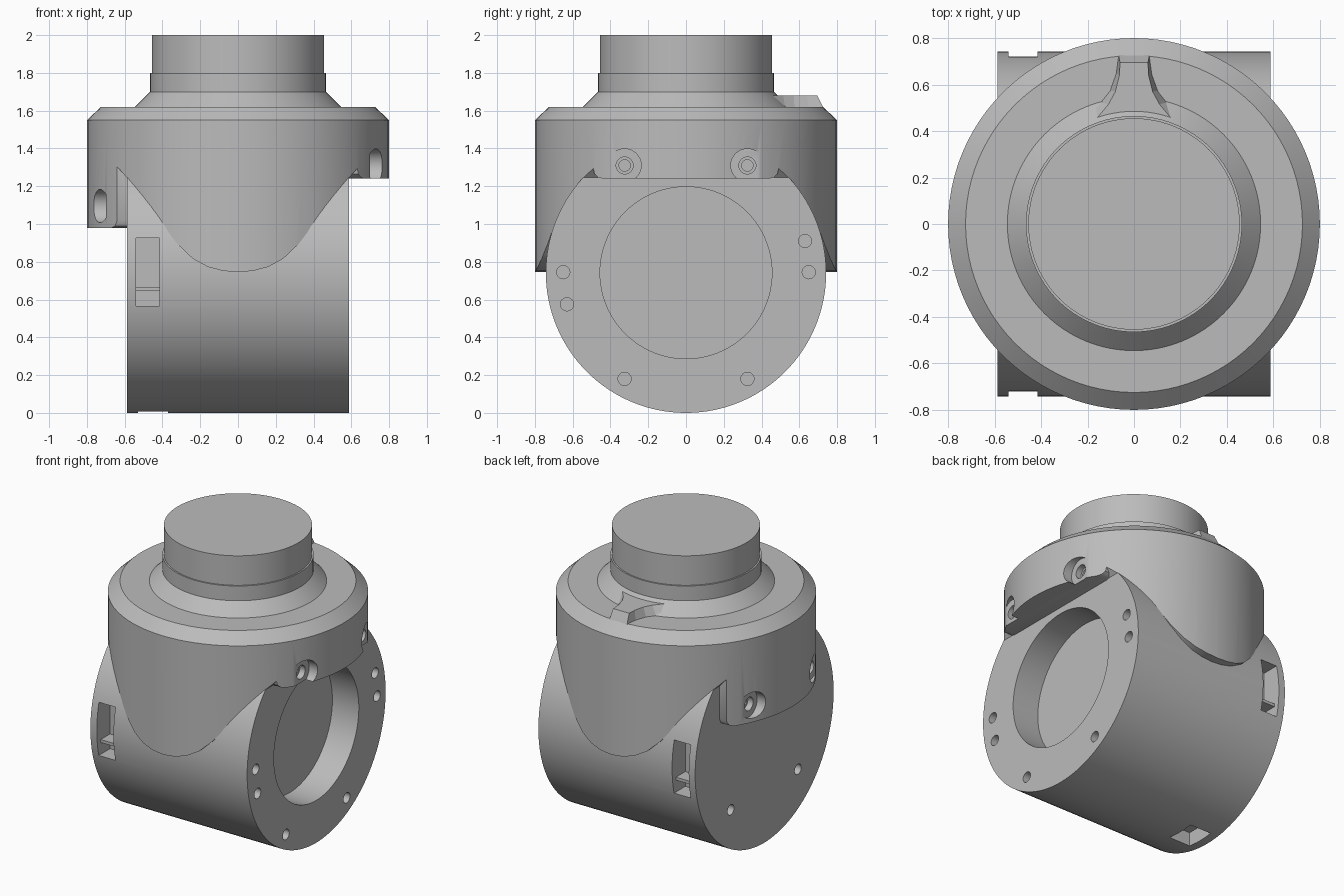
import bpy, bmesh
from math import pi, sin, cos
from mathutils import Vector

cube = bpy.data.objects.get("Cube")
if cube:
    bpy.data.objects.remove(cube, do_unlink=True)

GREY = (0.5, 0.5, 0.5, 1)
mat = bpy.data.materials.new("plain grey")
mat.use_nodes = True
mat.diffuse_color = GREY
mat.node_tree.nodes["Principled BSDF"].inputs["Base Color"].default_value = GREY

R = 0.742      # barrel radius and centre height
CAP_R = 0.80
END = 0.588    # barrel half length


def make(name, bm):
    bmesh.ops.recalc_face_normals(bm, faces=bm.faces)
    me = bpy.data.meshes.new(name)
    bm.to_mesh(me)
    bm.free()
    ob = bpy.data.objects.new(name, me)
    bpy.context.collection.objects.link(ob)
    me.materials.append(mat)
    return ob


def loft(name, lower, upper):
    """Closed solid between two matching outlines."""
    bm = bmesh.new()
    a = [bm.verts.new(p) for p in lower]
    b = [bm.verts.new(p) for p in upper]
    bm.faces.new(a)
    bm.faces.new(b)
    n = len(a)
    for i in range(n):
        j = (i + 1) % n
        bm.faces.new((a[i], a[j], b[j], b[i]))
    return make(name, bm)


def prism(name, outline, axis, lo, hi):
    """Extrude a 2D outline along an axis."""
    def place(u, v, t):
        return {"x": (t, u, v), "y": (u, t, v), "z": (u, v, t)}[axis]
    return loft(name, [place(u, v, lo) for u, v in outline],
                [place(u, v, hi) for u, v in outline])


def rod(name, axis, centre, radius, lo, hi, sides=32):
    u, v = centre
    ring = [(u + radius * cos(2 * pi * i / sides), v + radius * sin(2 * pi * i / sides))
            for i in range(sides)]
    return prism(name, ring, axis, lo, hi)


def box(name, x, y, z):
    return prism(name, [(x[0], z[0]), (x[1], z[0]), (x[1], z[1]), (x[0], z[1])], "y", *y)


def cut(target, *cutters):
    for c in cutters:
        m = target.modifiers.new("cut", "BOOLEAN")
        m.operation, m.solver, m.object = "DIFFERENCE", "EXACT", c
        bpy.context.view_layer.objects.active = target
        bpy.ops.object.modifier_apply(modifier=m.name)
        bpy.data.objects.remove(c, do_unlink=True)


def lathe(name, profile, sides=96):
    bm = bmesh.new()
    vs = [bm.verts.new((r, 0, z)) for r, z in profile]
    es = [bm.edges.new(p) for p in zip(vs, vs[1:])]
    bmesh.ops.spin(bm, geom=vs + es, cent=(0, 0, 0), axis=(0, 0, 1),
                   angle=2 * pi, steps=sides)
    bmesh.ops.remove_doubles(bm, verts=bm.verts, dist=1e-4)
    return make(name, bm)


# Horizontal barrel with a round socket on the +x end
barrel = rod("barrel", "x", (0, R), R, -END, END, 128)
cut(barrel, rod("socket_cutter", "x", (0, R), 0.455, 0.39, 0.7, 96))
for y, z in ((-0.65, 0.745), (-0.63, 0.575), (-0.325, 0.18),
             (0.325, 0.18), (0.65, 0.745), (0.63, 0.91)):
    cut(barrel, rod("screw_cutter", "x", (y, z), 0.035, 0.46, 0.7, 24))
for y in (-0.36, 0.36):
    cut(barrel, rod("screw_cutter", "x", (y, 0.36), 0.035, -0.7, -0.46, 24))

# Rectangular pockets on the front, back and underside
for s in (-1, 1):
    depth = sorted((s * 0.60, s * 0.9))
    cut(barrel, box("pocket_cutter", (-0.54, -0.415), depth, (0.565, 0.925)))
cut(barrel, box("pocket_cutter", (-0.53, -0.37), (-0.1, 0.1), (-0.1, 0.10)))

# Cross bar set inside each side pocket
for s, label in ((-1, "front"), (1, "back")):
    box(label + "_pocket_bar", (-0.55, -0.405), sorted((s * 0.59, s * 0.70)), (0.645, 0.665))

# Turned cap with neck
cap = lathe("cap", [(0, 0.70), (CAP_R, 0.70), (CAP_R, 1.55), (0.725, 1.62),
                    (0.545, 1.62), (0.465, 1.70), (0.465, 1.80),
                    (0.455, 1.80), (0.455, 2.0), (0, 2.0)])

# Skirt cutter: curved hem, with end tabs spared
half = [(0.08, 0.752), (0.16, 0.773), (0.24, 0.817), (0.32, 0.893), (0.40, 1.0),
        (0.48, 1.112), (0.56, 1.214), (0.64, 1.303), (0.95, 1.303)]
hem = [(-x, z) for x, z in reversed(half)] + [(0, 0.745)] + half
skirt = prism("skirt_cutter", hem + [(0.95, 0.5), (-0.95, 0.5)], "y", -1, 1)


def tab(name, side, lo, hi):
    outline = [(-y, z) for y, z in reversed(side)] + side
    return prism(name, outline, "x", lo, hi)


cut(skirt,
    tab("right_tab", [(0.44, 1.24), (0.465, 1.247), (0.485, 1.265), (0.495, 1.32)], END, 1),
    tab("left_tab", [(0.44, 0.98), (0.465, 0.99), (0.48, 1.02), (0.48, 1.32)], -1, -END))
cut(cap, skirt, rod("bore_cutter", "x", (0, R), 0.70, -0.583, 0.583, 96))

# Stepped bolt holes in both tabs
for s, z in ((1, 1.31), (-1, 1.095)):
    for y in (-0.325, 0.325):
        for radius, floor in ((0.088, 0.70), (0.045, 0.66), (0.03, 0.60)):
            cut(cap, rod("bolt_cutter", "x", (y, z), radius, *sorted((s * floor, s * 0.9))))

# Flared rib on the back of the cap
top = [(0.06, 0.695), (0.063, 0.64), (0.08, 0.57), (0.11, 0.515), (0.16, 0.455), (0.16, 0.40)]
base = [(0.067, 0.73), (0.078, 0.65), (0.105, 0.575), (0.145, 0.525), (0.20, 0.49), (0.20, 0.40)]


def rib_ring(side, z):
    return [(x, y, z) for x, y in side] + [(-x, y, z) for x, y in reversed(side)]


loft("cap_rib", rib_ring(base, 1.61), rib_ring(top, 1.68))

# Smooth the round surfaces, keep edges crisp
bpy.ops.object.select_all(action="DESELECT")
for ob in (barrel, cap):
    ob.select_set(True)
bpy.context.view_layer.objects.active = barrel
bpy.ops.object.shade_smooth_by_angle(angle=0.5)
